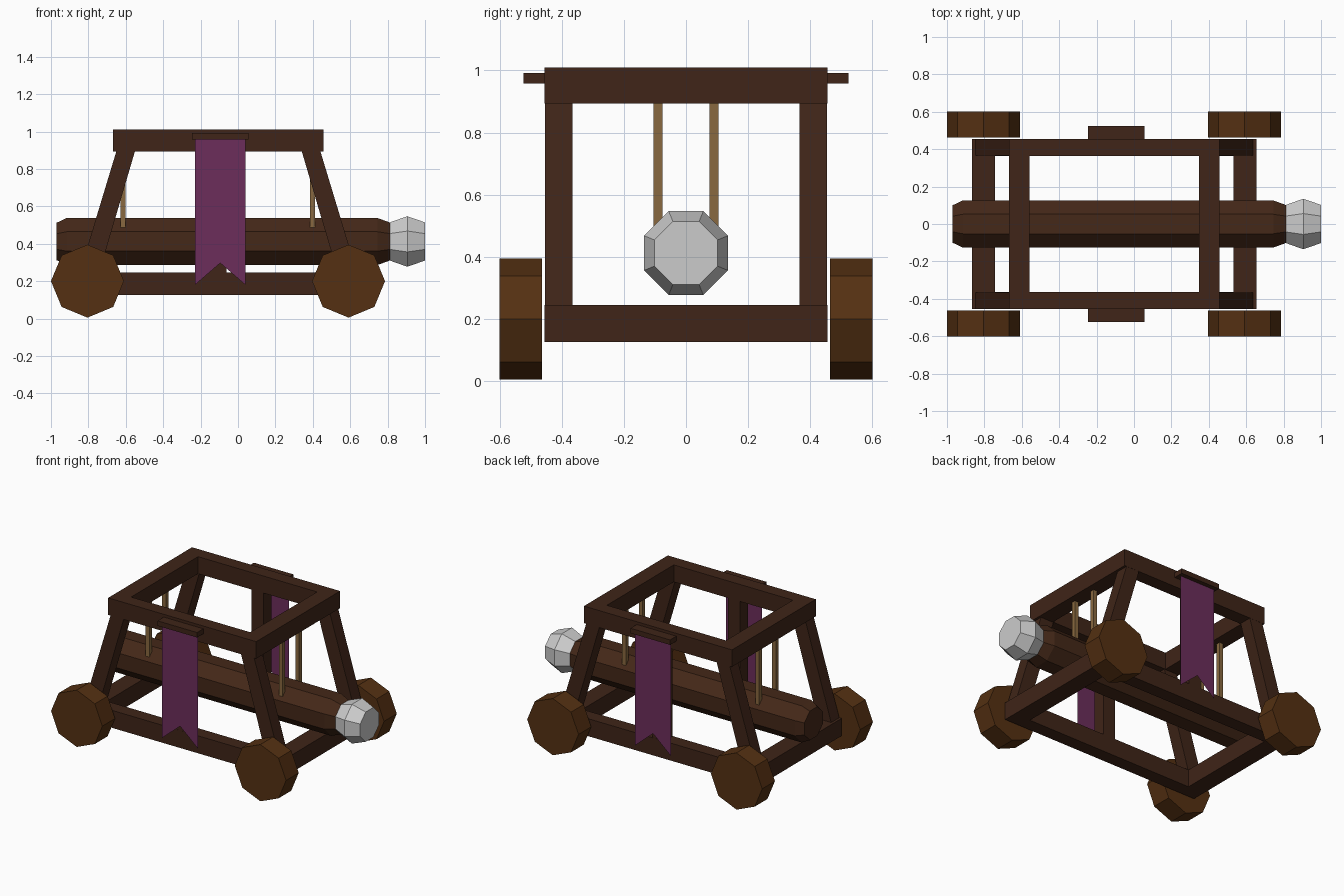
import bpy, math

if "Cube" in bpy.data.objects:
    bpy.data.objects.remove(bpy.data.objects["Cube"])

CX = -0.105   # middle of the frame along x
LOG_Z = 0.412


def material(name, rgb):
    m = bpy.data.materials.new(name)
    m.diffuse_color = (*rgb, 1)
    m.use_nodes = True
    m.node_tree.nodes["Principled BSDF"].inputs["Base Color"].default_value = m.diffuse_color
    return m


WOOD = material("dark_wood", (0.05, 0.018, 0.009))
LOG = material("log_wood", (0.058, 0.021, 0.009))
WHEEL = material("wheel_wood", (0.09, 0.03, 0.006))
ROPE = material("rope", (0.25, 0.14, 0.05))
CLOTH = material("purple_cloth", (0.15, 0.027, 0.105))


def make(name, verts, faces, mat=None):
    mesh = bpy.data.meshes.new(name)
    mesh.from_pydata(verts, [], faces)
    ob = bpy.data.objects.new(name, mesh)
    bpy.context.collection.objects.link(ob)
    if mat:
        mesh.materials.append(mat)
    return ob


def loft(name, rings, mat=None):
    """Skin a stack of equal-length rings and cap both ends."""
    n = len(rings[0])
    verts = [v for r in rings for v in r]
    faces = [(k * n + i, k * n + (i + 1) % n, (k + 1) * n + (i + 1) % n, (k + 1) * n + i)
             for k in range(len(rings) - 1) for i in range(n)]
    faces += [tuple(reversed(range(n))), tuple(range(len(verts) - n, len(verts)))]
    return make(name, verts, faces, mat)


def rect(x0, x1, y0, y1, z):
    return [(x0, y0, z), (x1, y0, z), (x1, y1, z), (x0, y1, z)]


def box(name, x, y, z, mat=WOOD):
    y0, y1 = sorted(y)
    return loft(name, [rect(*x, y0, y1, z[0]), rect(*x, y0, y1, z[1])], mat)


def octagon_x(x, inradius):
    r = inradius / math.cos(math.pi / 8)
    return [(x, r * math.cos(a), LOG_Z + r * math.sin(a))
            for a in (math.pi / 8 + i * math.pi / 4 for i in range(8))]


# Lower and upper rectangular frames: cross beams between side rails
for level, x0, x1, w, z in (("lower", -0.865, 0.655, 0.122, (0.125, 0.245)),
                            ("upper", -0.668, 0.457, 0.11, (0.893, 1.01))):
    box(level + "_rear_beam", (x0, x0 + w), (-0.455, 0.455), z)
    box(level + "_front_beam", (x1 - w, x1), (-0.455, 0.455), z)
    for s in (-1, 1):
        box(level + "_side_rail", (x0 + w, x1 - w), (s * 0.363, s * 0.455), z)

for s in (-1, 1):
    y0, y1 = sorted((s * 0.366, s * 0.454))
    # Leaning corner posts
    for d in (-1, 1):
        low = sorted((CX + d * 0.745, CX + d * 0.64))
        top = sorted((CX + d * 0.533, CX + d * 0.434))
        loft("corner_post", [rect(*low, y0, y1, 0.235), rect(*top, y0, y1, 0.935)], WOOD)

    # Upright behind the banner, banner bar and swallow-tailed banner
    box("middle_post", (-0.153, -0.062), (y0, y1), (0.235, 0.9))
    box("banner_bar", (-0.245, 0.055), (s * 0.44, s * 0.523), (0.957, 0.991))
    y = s * 0.494
    make("banner", [(-0.23, y, 0.97), (-0.23, y, 0.18), (-0.095, y, 0.297),
                    (0.04, y, 0.18), (0.04, y, 0.97)], [(0, 1, 2, 3, 4)[::-s]], CLOTH)

    # Eight-sided wheels
    for x in (-0.805, 0.591):
        ring = [(0.195 * math.cos(i * math.pi / 4), 0.2 + 0.195 * math.sin(i * math.pi / 4))
                for i in range(8)]
        loft("wheel", [[(x + u, yy, v) for u, v in ring]
                       for yy in sorted((s * 0.463, s * 0.601), reverse=True)], WHEEL)

    # Hanging ropes
    for x in (-0.615, 0.398):
        box("rope", (x - 0.014, x + 0.014), (s * 0.09 - 0.014, s * 0.09 + 0.014),
            (0.485, 0.91), ROPE)

# Ram log with chamfered ends, and faceted stone head
loft("ram_log", [octagon_x(x, r) for x, r in
                 ((-0.97, 0.1), (-0.915, 0.126), (0.745, 0.126), (0.83, 0.095))], LOG)
loft("ram_head", [octagon_x(x, r) for x, r in
                  ((0.812, 0.102), (0.905, 0.135), (1.0, 0.102))])
